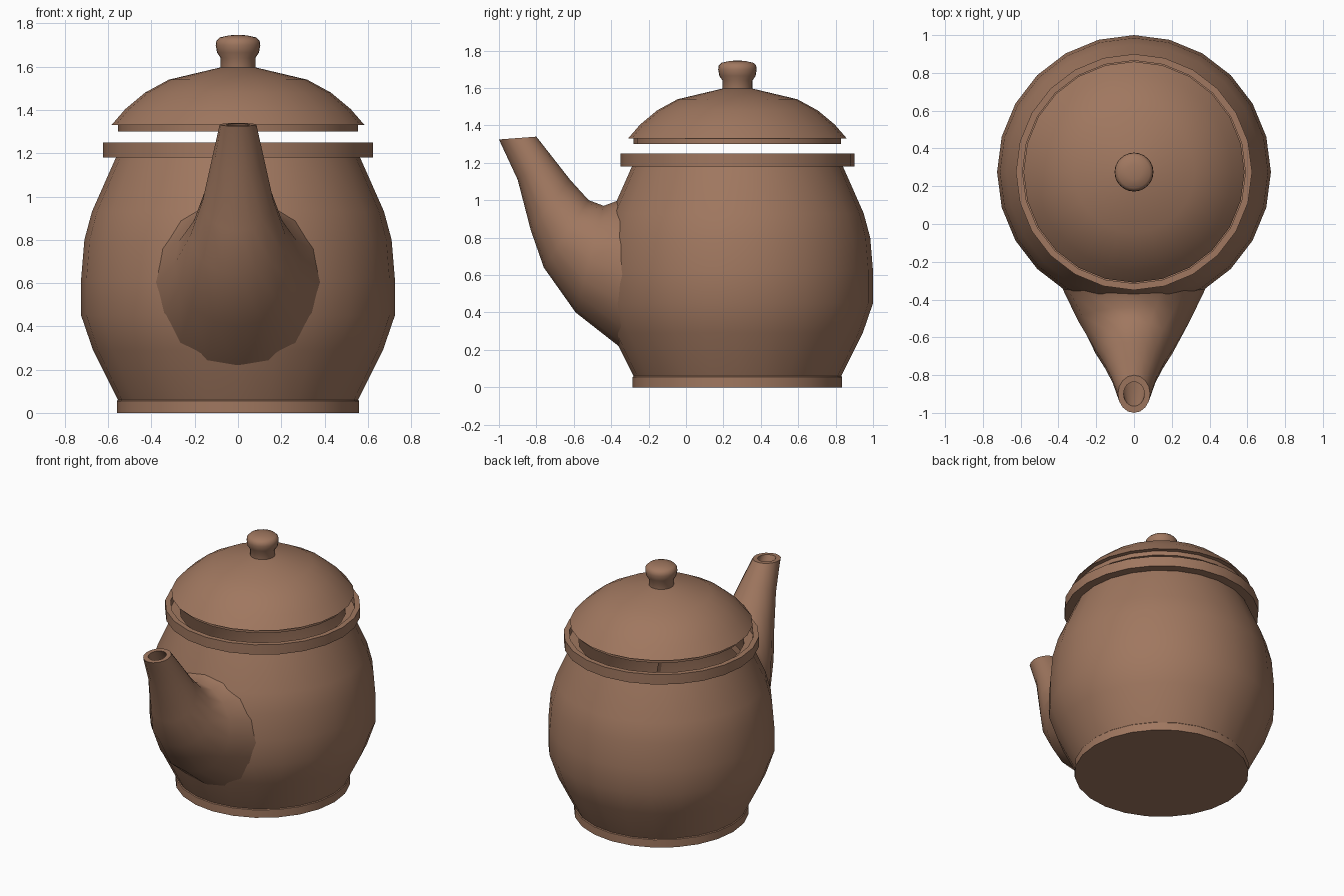
import bpy, bmesh, math

if "Cube" in bpy.data.objects:
    bpy.data.objects.remove(bpy.data.objects["Cube"])

CY = 0.275      # y of the pot axis
SIDES = 24

clay = bpy.data.materials.new("clay")
clay.diffuse_color = (0.35, 0.185, 0.115, 1)
clay.use_nodes = True
clay.node_tree.nodes["Principled BSDF"].inputs["Base Color"].default_value = clay.diffuse_color


def loft(name, rings, close=False, angle=40):
    """Skin a list of rings; one-point rings become poles."""
    bm = bmesh.new()
    loops = [[bm.verts.new(p) for p in ring] for ring in rings]
    pairs = list(zip(loops, loops[1:]))
    if close:
        pairs.append((loops[-1], loops[0]))
    for a, b in pairs:
        n = max(len(a), len(b))
        for i in range(n):
            j = (i + 1) % n
            if len(a) == 1:
                bm.faces.new((a[0], b[i], b[j]))
            elif len(b) == 1:
                bm.faces.new((a[i], a[j], b[0]))
            else:
                bm.faces.new((a[i], a[j], b[j], b[i]))
    bmesh.ops.recalc_face_normals(bm, faces=bm.faces)
    mesh = bpy.data.meshes.new(name)
    bm.to_mesh(mesh)
    bm.free()
    mesh.materials.append(clay)
    ob = bpy.data.objects.new(name, mesh)
    bpy.context.collection.objects.link(ob)
    bpy.ops.object.select_all(action='DESELECT')
    ob.select_set(True)
    bpy.context.view_layer.objects.active = ob
    bpy.ops.object.shade_smooth_by_angle(angle=math.radians(angle))
    return ob


def lathe(name, profile, close=False, angle=40):
    """Revolve (radius, z) points about the pot axis."""
    rings = []
    for r, z in profile:
        n = SIDES if r > 0 else 1
        rings.append([(r * math.sin(i * math.tau / n), CY + r * math.cos(i * math.tau / n), z)
                      for i in range(n)])
    return loft(name, rings, close, angle)


def ellipse(top, bottom, half_width, scale=1.0, n=16):
    """Ring spanning two (y, z) points, half_width wide in x."""
    cy, cz = (top[0] + bottom[0]) / 2, (top[1] + bottom[1]) / 2
    dy, dz = (top[0] - bottom[0]) / 2, (top[1] - bottom[1]) / 2
    pts = []
    for i in range(n):
        a = i * math.tau / n
        c, s = math.cos(a) * scale, math.sin(a) * scale
        pts.append((half_width * s, cy + dy * c, cz + dz * c))
    return pts


# Hollow body with a thin wall
lathe("body", [
    (0, 0), (0.56, 0), (0.56, 0.055), (0.555, 0.06), (0.67, 0.29), (0.725, 0.45),
    (0.725, 0.62), (0.71, 0.80), (0.675, 0.93), (0.56, 1.19),
    (0.53, 1.19), (0.65, 0.93), (0.69, 0.62), (0.69, 0.45), (0.53, 0.06), (0, 0.06)])

# Rim with a ledge for the lid
lathe("rim", [(0.53, 1.18), (0.625, 1.18), (0.625, 1.25), (0.59, 1.25),
              (0.59, 1.20), (0.53, 1.20)], close=True)

# Domed lid, raised above the rim
lathe("lid", [(0, 1.30), (0.555, 1.30), (0.555, 1.33), (0.585, 1.33), (0.52, 1.405),
              (0.43, 1.48), (0.32, 1.54), (0.08, 1.597), (0, 1.60)])

# Lid knob
lathe("knob", [(0, 1.58), (0.08, 1.58), (0.08, 1.64), (0.097, 1.665), (0.103, 1.70),
               (0.10, 1.72), (0.085, 1.735), (0.04, 1.745), (0, 1.747)], angle=50)

# Spout: outer skin from inside the body to the tip, then the bore
sections = [
    ((-0.25, 1.04), (-0.25, 0.12), 0.42),
    ((-0.36, 1.00), (-0.36, 0.22), 0.37),
    ((-0.44, 0.97), (-0.59, 0.40), 0.295),
    ((-0.52, 1.00), (-0.76, 0.64), 0.22),
    ((-0.62, 1.11), (-0.83, 0.84), 0.165),
    ((-0.71, 1.225), (-0.90, 1.11), 0.122),
    ((-0.80, 1.34), (-1.00, 1.325), 0.085),
]
rings = [ellipse(*s) for s in sections]
rings += [ellipse(*s, scale=0.65) for s in reversed(sections[3:])]
rings.append([(0, -0.60, 0.80)])
loft("spout", rings, angle=50)
